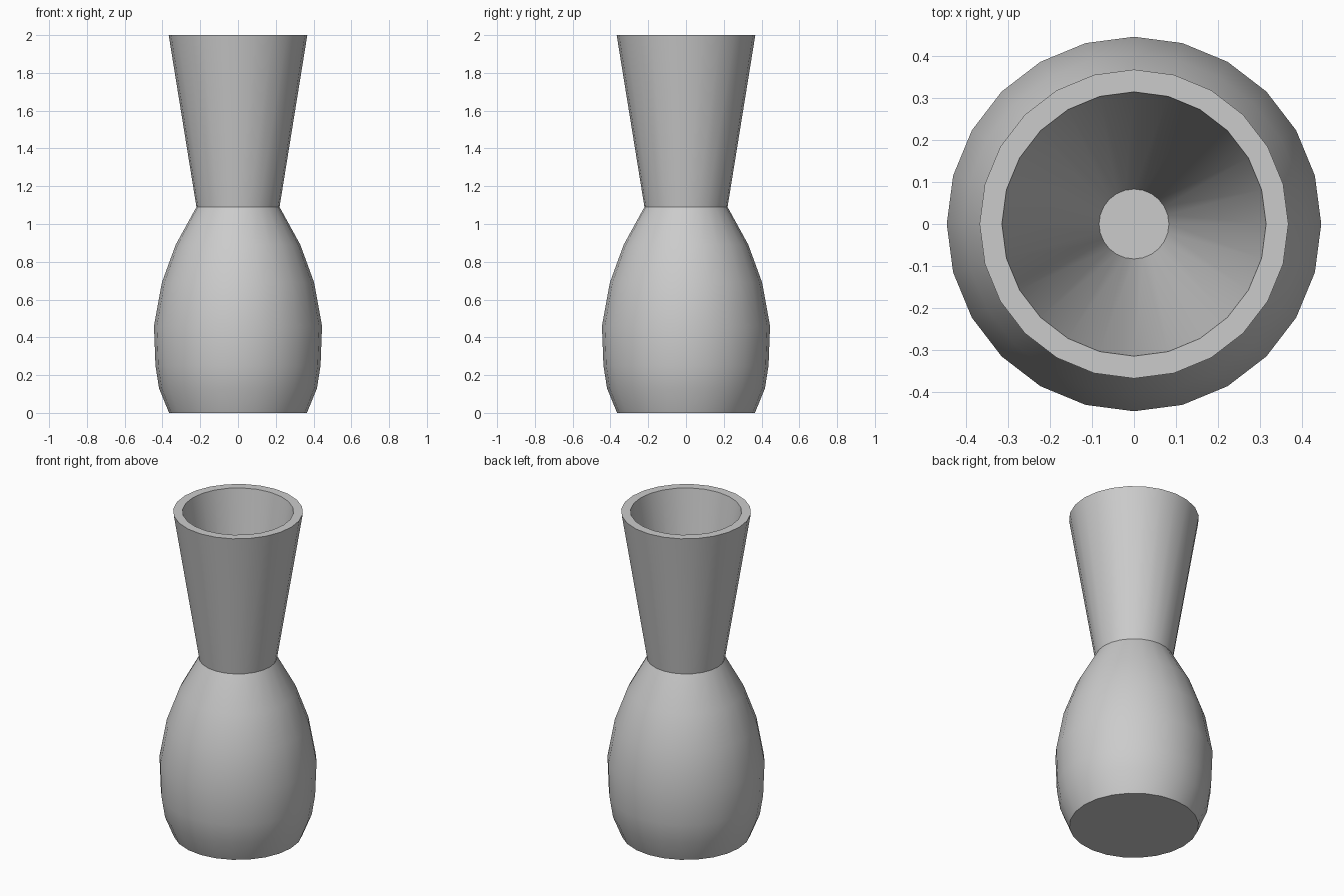
import bpy, bmesh, math

if "Cube" in bpy.data.objects:
    bpy.data.objects.remove(bpy.data.objects["Cube"])

SIDES = 24


def lathe(name, profile):
    """Revolve (radius, height) points about z and cap both ends."""
    bm = bmesh.new()
    rings = []
    for r, z in profile:
        rings.append([bm.verts.new((r * math.cos(2 * math.pi * i / SIDES),
                                    r * math.sin(2 * math.pi * i / SIDES), z))
                      for i in range(SIDES)])
    for low, high in zip(rings, rings[1:]):
        for i in range(SIDES):
            j = (i + 1) % SIDES
            bm.faces.new((low[i], low[j], high[j], high[i]))
    bm.faces.new(rings[0][::-1])
    bm.faces.new(rings[-1])
    mesh = bpy.data.meshes.new(name)
    bm.to_mesh(mesh)
    bm.free()
    obj = bpy.data.objects.new(name, mesh)
    bpy.context.collection.objects.link(obj)
    bpy.context.view_layer.objects.active = obj
    obj.select_set(True)
    bpy.ops.object.shade_smooth_by_angle(angle=math.radians(25))
    return obj


# Foot, belly, pinched neck, flared lip, then the tapering hollow and its floor
lathe("vase", [
    (0.365, 0.0), (0.418, 0.13), (0.437, 0.25), (0.445, 0.46),
    (0.403, 0.69), (0.33, 0.89), (0.22, 1.09),
    (0.367, 2.0), (0.314, 2.0), (0.083, 0.56),
])
